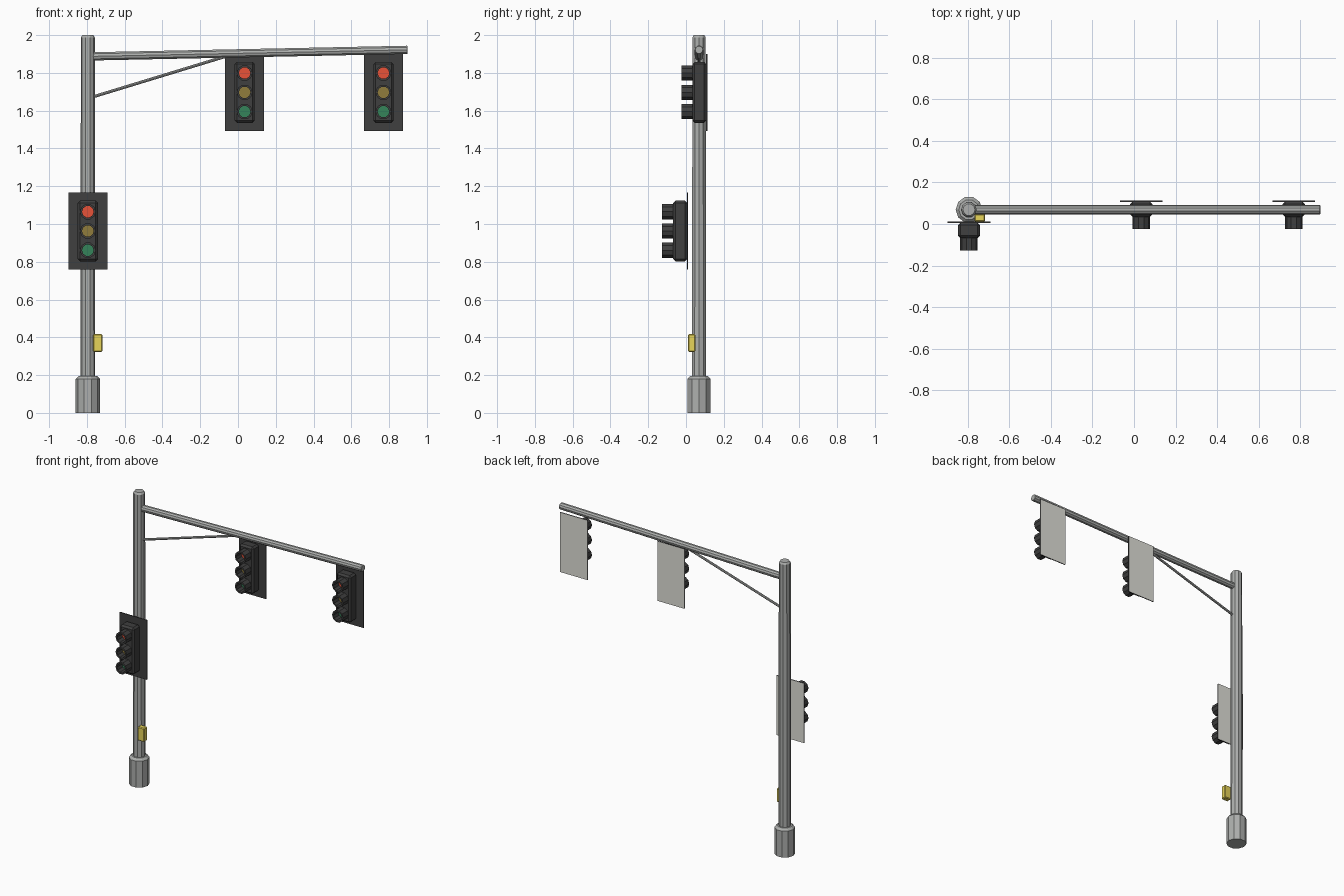
import bpy, bmesh
from math import pi
from mathutils import Vector, Matrix

cube = bpy.data.objects.get("Cube")
if cube:
    bpy.data.objects.remove(cube, do_unlink=True)


def material(name, rgb):
    m = bpy.data.materials.new(name)
    m.use_nodes = True
    m.diffuse_color = (*rgb, 1)
    bsdf = next(n for n in m.node_tree.nodes if n.type == 'BSDF_PRINCIPLED')
    bsdf.inputs["Base Color"].default_value = (*rgb, 1)
    bsdf.inputs["Roughness"].default_value = 0.7
    return m


STEEL = material("galvanised_steel", (0.42, 0.43, 0.42))
PLATE = material("bare_plate_back", (0.74, 0.74, 0.69))
DARK = material("dark_housing", (0.05, 0.05, 0.05))
RED = material("red_lens", (0.80, 0.085, 0.04))
AMBER = material("amber_lens", (0.28, 0.20, 0.045))
GREEN = material("green_lens", (0.035, 0.23, 0.10))
YELLOW = material("yellow_box", (0.80, 0.66, 0.10))


def finish(name, bm, *mats):
    bmesh.ops.recalc_face_normals(bm, faces=bm.faces)
    me = bpy.data.meshes.new(name)
    bm.to_mesh(me)
    bm.free()
    for m in mats:
        me.materials.append(m)
    ob = bpy.data.objects.new(name, me)
    bpy.context.collection.objects.link(ob)
    return ob


def box(name, centre, size, mat, bevel=0):
    bm = bmesh.new()
    bmesh.ops.create_cube(bm, size=1)
    bmesh.ops.scale(bm, vec=size, verts=bm.verts)
    bmesh.ops.translate(bm, vec=centre, verts=bm.verts)
    if bevel:
        bmesh.ops.bevel(bm, geom=bm.edges[:], offset=bevel, segments=1,
                        profile=0.5, affect='EDGES')
    return finish(name, bm, mat)


def lathe(name, profile, start, direction, mat, sides=10, closed=False):
    """Spin (radius, distance) points around an axis from start."""
    bm = bmesh.new()
    rot = Vector(direction).to_track_quat('Z', 'Y').to_matrix().to_4x4()
    rings = []
    for r, h in profile:
        rings.append([bm.verts.new(Matrix.Rotation(2 * pi * i / sides, 3, 'Z')
                                   @ Vector((r, 0, h))) for i in range(sides)])
    pairs = list(zip(rings, rings[1:]))
    if closed:
        pairs.append((rings[-1], rings[0]))
    else:
        bm.faces.new(rings[0])
        bm.faces.new(rings[-1])
    for a, b in pairs:
        for i in range(sides):
            j = (i + 1) % sides
            bm.faces.new((a[i], a[j], b[j], b[i]))
    bmesh.ops.transform(bm, matrix=Matrix.Translation(start) @ rot, verts=bm.verts)
    return finish(name, bm, mat)


def rod(name, a, b, r, chamfer, sides):
    a, b = Vector(a), Vector(b)
    n = (b - a).length
    return lathe(name, [(r, 0), (r, n - chamfer), (r - chamfer, n)], a, b - a, STEEL, sides)


PX, PY = -0.795, 0.069

# Pole, footing, arm and brace
lathe("footing", [(0.064, 0), (0.064, 0.18), (0.049, 0.195)], (PX, PY, 0), (0, 0, 1), STEEL)
lathe("pole", [(0.039, 0.18), (0.037, 1.988), (0.029, 2.0)], (PX, PY, 0), (0, 0, 1), STEEL)
rod("mast_arm", (PX, PY, 1.887), (0.898, PY, 1.922), 0.023, 0.003, 10)
rod("arm_brace", (PX + 0.02, PY, 1.671), (-0.05, PY, 1.892), 0.008, 0.001, 8)
box("push_button_box", (-0.743, 0.03, 0.37), (0.05, 0.038, 0.094), YELLOW, 0.005)


def signal_head(name, x, y, z):
    """Three-lens head; y is the back of the housing."""
    box(name + "_housing", (x, y - 0.037, z), (0.107, 0.074, 0.322), DARK, 0.012)
    plate = box(name + "_backplate", (x, y + 0.002, z), (0.206, 0.006, 0.408), DARK)
    plate.data.materials.append(PLATE)
    for f in plate.data.polygons:
        f.material_index = 1 if f.normal.y > 0.5 else 0
    front = y - 0.073
    for label, mat, dz in (("red", RED, 0.102), ("amber", AMBER, 0), ("green", GREEN, -0.102)):
        lathe(f"{name}_{label}_lens", [(0.031, 0), (0.031, 0.006)],
              (x, front, z + dz), (0, -1, 0), mat)
        lathe(f"{name}_{label}_visor", [(0.042, 0), (0.042, 0.06), (0.031, 0.06), (0.031, 0)],
              (x, front, z + dz), (0, -1, 0), DARK, closed=True)


signal_head("pole_signal", PX, 0.006, 0.963)
signal_head("inner_signal", 0.035, 0.108, 1.697)
signal_head("outer_signal", 0.77, 0.108, 1.697)
